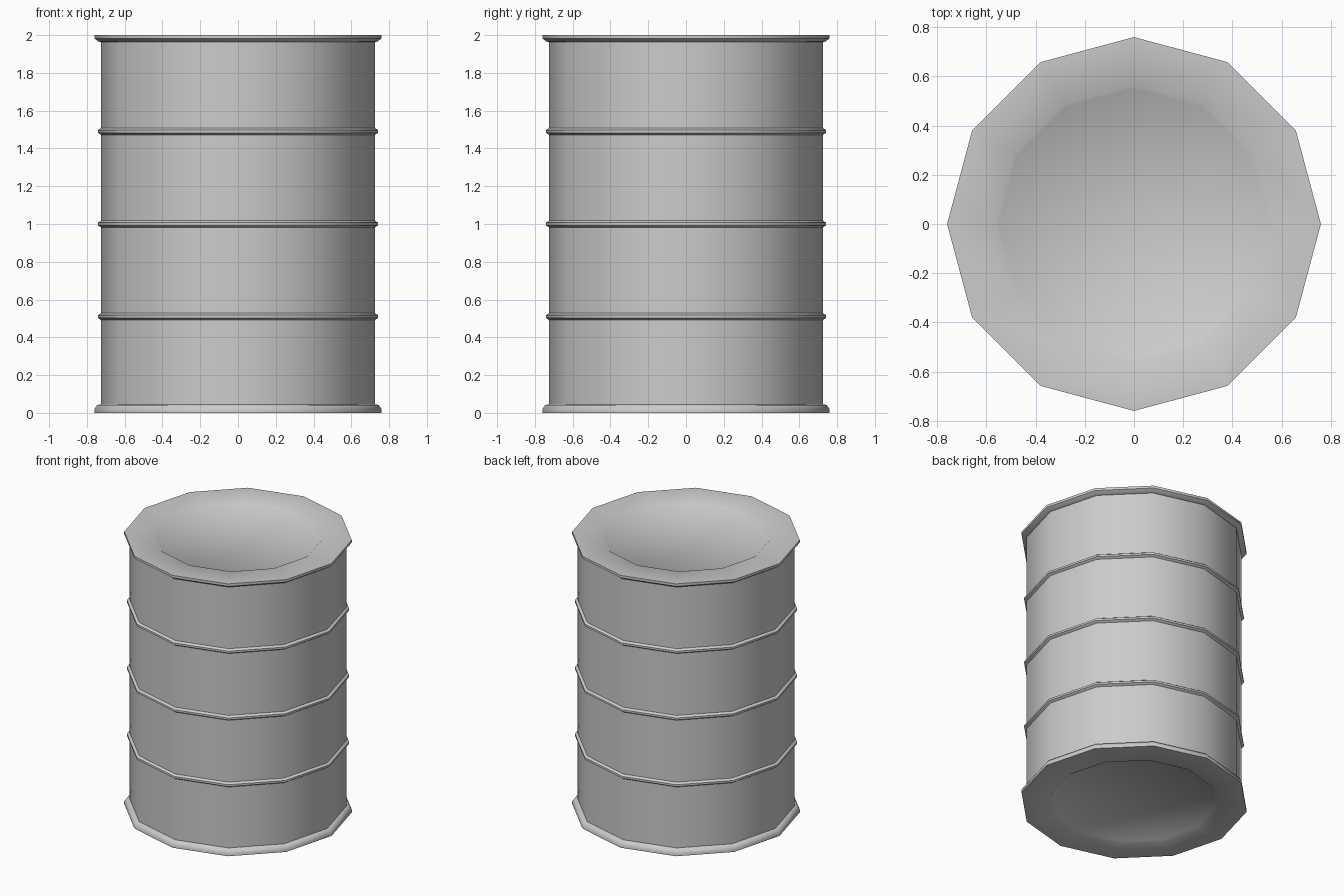
import bpy, bmesh
from math import sin, cos, radians, tau

if "Cube" in bpy.data.objects:
    bpy.data.objects.remove(bpy.data.objects["Cube"])

SIDES = 12
WALL, RIB, RIM = 0.725, 0.742, 0.76


def lathe(name, profile):
    """Revolve an (r, z) profile and close both ends with flat caps."""
    bm = bmesh.new()
    rings = [[bm.verts.new((r * cos(tau * i / SIDES), r * sin(tau * i / SIDES), z))
              for i in range(SIDES)] for r, z in profile]
    for a, b in zip(rings, rings[1:]):
        for i in range(SIDES):
            j = (i + 1) % SIDES
            bm.faces.new((a[i], a[j], b[j], b[i]))
    bm.faces.new(rings[0][::-1])
    bm.faces.new(rings[-1])
    bmesh.ops.recalc_face_normals(bm, faces=bm.faces)
    mesh = bpy.data.meshes.new(name)
    bm.to_mesh(mesh)
    bm.free()
    obj = bpy.data.objects.new(name, mesh)
    bpy.context.collection.objects.link(obj)
    bpy.ops.object.select_all(action='DESELECT')
    obj.select_set(True)
    bpy.context.view_layer.objects.active = obj
    bpy.ops.object.shade_smooth_by_angle(angle=radians(50))
    return obj


# Bottom: recessed base panel and rim
profile = [(0.55, 0.012), (0.565, 0.0), (RIM, 0.0), (RIM, 0.02),
           (0.745, 0.042), (WALL, 0.045)]

# Wall with three rolled ribs
for z in (0.51, 1.0, 1.49):
    profile += [(WALL, z - 0.018), (RIB, z - 0.007), (RIB, z + 0.007), (WALL, z + 0.018)]

# Top rim and recessed lid panel
profile += [(WALL, 1.963), (0.738, 1.966), (RIM, 1.982), (RIM, 2.0),
            (0.565, 2.0), (0.55, 1.988)]

lathe("barrel", profile)
